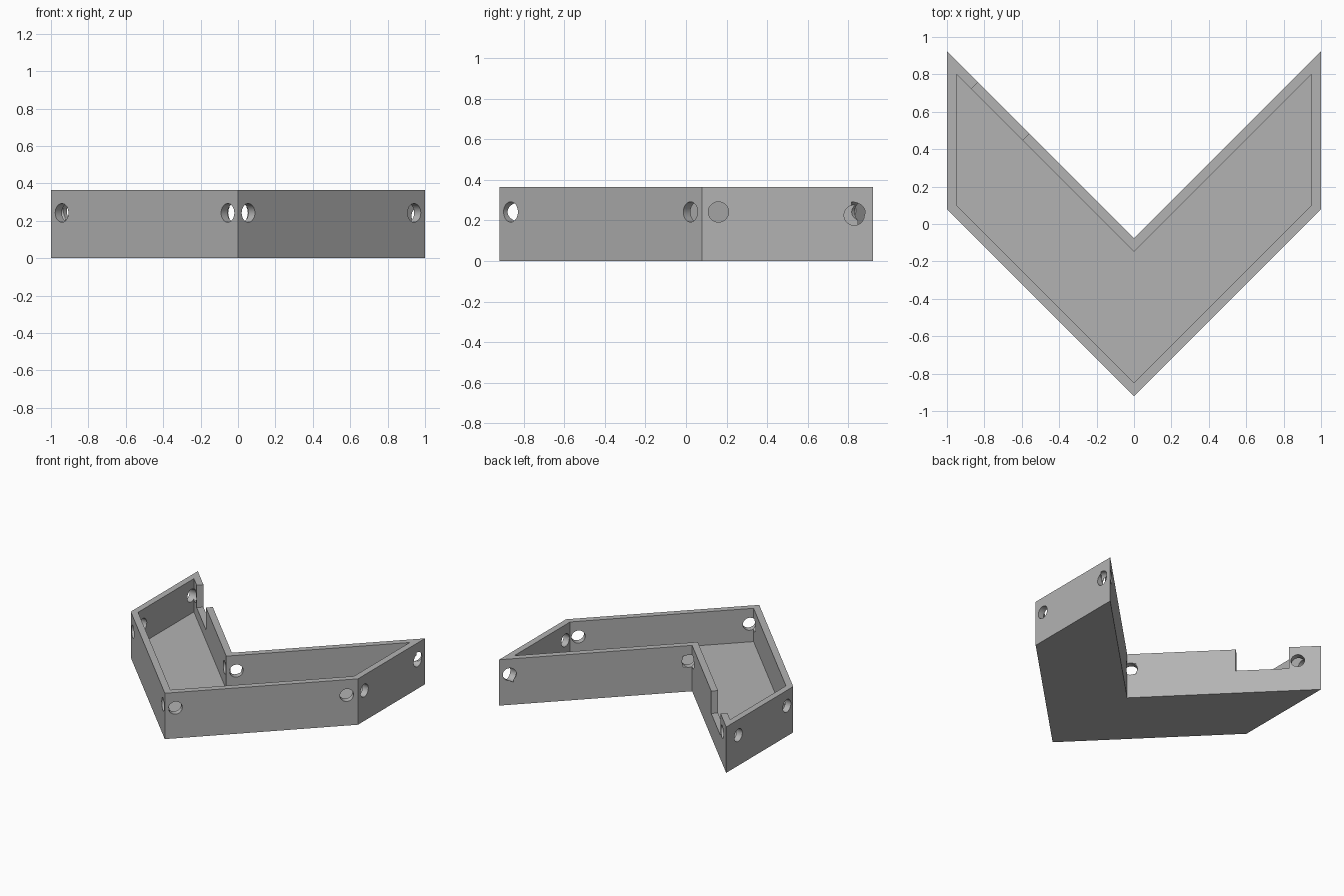
import bpy
import bmesh
from math import sqrt
from mathutils import Vector

cube = bpy.data.objects.get("Cube")
if cube:
    bpy.data.objects.remove(cube, do_unlink=True)

HEIGHT, FLOOR, WALL = 0.365, 0.10, 0.05
HOLE_R, HOLE_Z = 0.05, 0.242
S = 1 / sqrt(2)

grey = bpy.data.materials.new("plain grey")
grey.use_nodes = True
colour = (0.45, 0.45, 0.45, 1)
grey.diffuse_color = colour
grey.node_tree.nodes["Principled BSDF"].inputs["Base Color"].default_value = colour


def new_object(name, bm):
    bmesh.ops.recalc_face_normals(bm, faces=bm.faces)
    mesh = bpy.data.meshes.new(name)
    bm.to_mesh(mesh)
    bm.free()
    mesh.materials.append(grey)
    obj = bpy.data.objects.new(name, mesh)
    bpy.context.scene.collection.objects.link(obj)
    return obj


def prism(name, outline, z0, z1):
    """Extrude a flat outline between two heights."""
    bm = bmesh.new()
    face = bm.faces.new([bm.verts.new((x, y, z0)) for x, y in outline])
    up = bmesh.ops.extrude_face_region(bm, geom=[face])["geom"]
    bmesh.ops.translate(bm, vec=(0, 0, z1 - z0),
                        verts=[v for v in up if isinstance(v, bmesh.types.BMVert)])
    return new_object(name, bm)


def chevron(half, back, front):
    """V outline from its half width and the y of its two points."""
    return [(-half, half + back), (-half, half + front), (0, front),
            (half, half + front), (half, half + back), (0, back)]


def hole(x, y, inward, z=HOLE_Z):
    """Round cutter starting outside the wall and reaching through it."""
    direction = Vector((*inward, 0)).normalized()
    bm = bmesh.new()
    bmesh.ops.create_cone(bm, cap_ends=True, segments=32,
                          radius1=HOLE_R, radius2=HOLE_R, depth=0.14)
    bmesh.ops.rotate(bm, verts=bm.verts,
                     matrix=direction.to_track_quat('Z', 'Y').to_matrix())
    bmesh.ops.translate(bm, verts=bm.verts, vec=Vector((x, y, z)) + direction * 0.005)
    return new_object("hole_cutter", bm)


def cut(target, cutter):
    cutter.hide_render = True
    mod = target.modifiers.new(cutter.name, 'BOOLEAN')
    mod.operation, mod.solver, mod.object = 'DIFFERENCE', 'EXACT', cutter
    bpy.context.view_layer.objects.active = target
    bpy.ops.object.modifier_apply(modifier=mod.name)
    bpy.data.objects.remove(cutter, do_unlink=True)


# Tray body and its hollow
BACK, FRONT = -0.077, -0.92
tray = prism("chevron_tray", chevron(1, BACK, FRONT), 0, HEIGHT)
inset = WALL / S
cut(tray, prism("hollow_cutter", chevron(1 - WALL, BACK - inset, FRONT + inset),
                FLOOR, HEIGHT + 0.1))

# Notch in the back wall of one arm
along, across = Vector((-S, S)), Vector((S, S))
start, end = Vector((-0.56, 0.56 + BACK)), Vector((-0.834, 0.834 + BACK))
cut(tray, prism("notch_cutter",
                [start + across * 0.02, end + across * 0.02,
                 end - across * 0.07, start - across * 0.07], 0.187, HEIGHT + 0.1))

# Fixing holes: two in every wall
for side in (-1, 1):
    for x in (0.055, 0.942):
        cut(tray, hole(side * x, x + FRONT, (-side, 1)))
    cut(tray, hole(side, 0.16, (-side, 0)))
    cut(tray, hole(side * 0.017, 0.017 + BACK, (side, -1)))
cut(tray, hole(1, 0.83, (-1, 0), 0.226))
cut(tray, hole(-1, 0.77, (1, 0)))
cut(tray, hole(0.945, 0.945 + BACK, (1, -1)))
cut(tray, hole(-0.88, 0.88 + BACK, (-1, -1), 0.25))

# Smooth hole walls, crisp edges elsewhere
bpy.ops.object.select_all(action='DESELECT')
tray.select_set(True)
bpy.context.view_layer.objects.active = tray
bpy.ops.object.shade_smooth_by_angle()
